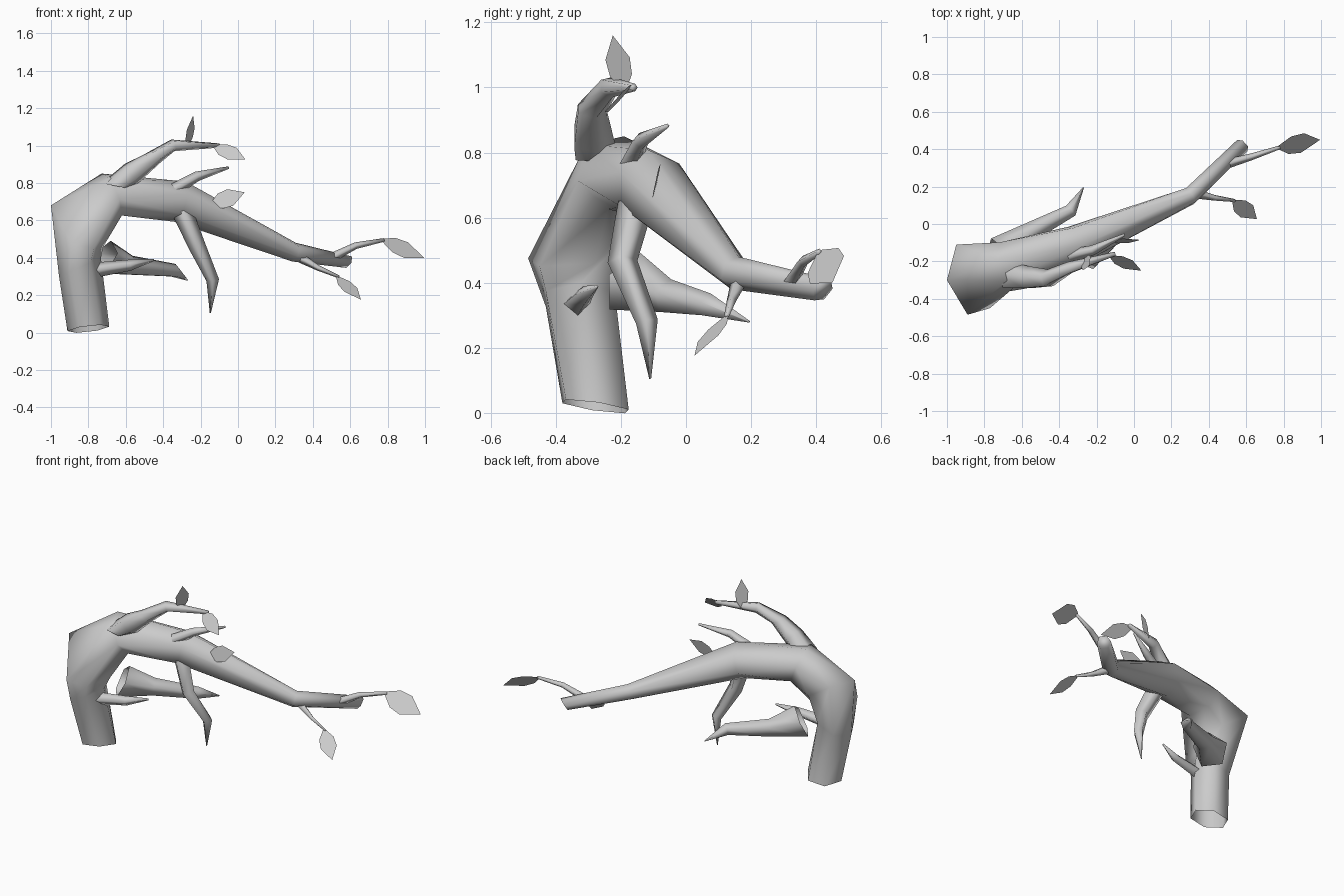
import bpy, math
from mathutils import Vector

old = bpy.data.objects.get("Cube")
if old:
    bpy.data.objects.remove(old, do_unlink=True)

grey = bpy.data.materials.new("plain_grey")
grey.use_nodes = True
colour = (0.6, 0.6, 0.6, 1)
grey.diffuse_color = colour
grey.node_tree.nodes["Principled BSDF"].inputs["Base Color"].default_value = colour


def add_mesh(name, verts, faces):
    mesh = bpy.data.meshes.new(name)
    mesh.from_pydata(verts, [], faces)
    mesh.materials.append(grey)
    mesh.shade_smooth()
    obj = bpy.data.objects.new(name, mesh)
    bpy.context.collection.objects.link(obj)


def limb(name, path, sides, ref=(0, 1, 0), tilts={}, rings={}):
    """Tapered tube, open at its root, through (x, y, z, radius) stations;
    tilts overrides ring normals, rings gives hand-shaped cross-sections."""
    centres = [Vector(p[:3]) for p in path]
    steps = [(b - a).normalized() for a, b in zip(centres, centres[1:])]
    verts, faces = [], []
    last = len(path) - 1
    for i, c in enumerate(centres):
        if i in rings:
            verts += [Vector(p) for p in rings[i]]
            continue
        normal = steps[max(i - 1, 0)] + steps[min(i, last - 1)]
        normal = Vector(tilts.get(i, normal)).normalized()
        u = Vector(ref)
        u = (u - normal * u.dot(normal)).normalized()
        v = normal.cross(u)
        for k in range(sides):
            a = math.tau * k / sides
            verts.append(c + (u * math.cos(a) + v * math.sin(a)) * path[i][3])
    for i in range(last):
        for k in range(sides):
            n = (k + 1) % sides
            a, b = i * sides, (i + 1) * sides
            faces.append((a + k, a + n, b + n, b + k))
    faces.append(tuple(range(last * sides, (last + 1) * sides)))
    add_mesh(name, verts, faces)


def leaf(name, base, tip, across, half_width):
    """Flat pointed blade from base to tip."""
    base, tip, across = Vector(base), Vector(tip), Vector(across)
    axis = tip - base
    d = axis.normalized()
    side = (across - d * across.dot(d)).normalized() * half_width
    outline = [(0, 0.15), (0.28, 0.9), (0.58, 1)]
    verts = [base + axis * t + side * w for t, w in outline]
    verts.append(tip)
    verts += [base + axis * t - side * w for t, w in reversed(outline)]
    add_mesh(name, verts, [tuple(range(len(verts)))])


# Main bough: short upright trunk, swollen bend, long drooping arm
bend = [(-1.0, -0.3, 0.68), (-0.89, -0.485, 0.475), (-0.77, -0.45, 0.45),
        (-0.72, -0.28, 0.46), (-0.78, -0.14, 0.58), (-0.95, -0.11, 0.69)]
limb("main_bough", [(-0.80, -0.278, 0.02, 0.113), (-0.845, -0.325, 0.35, 0.122),
                    (-0.86, -0.29, 0.54, 0.2), (-0.675, -0.215, 0.738, 0.127),
                    (-0.31, -0.11, 0.70, 0.112), (0.30, 0.15, 0.43, 0.052),
                    (0.58, 0.42, 0.378, 0.041)], 6, ref=(-1, 0, 0.5),
     tilts={0: (-0.12, 0.15, 1), 1: (-0.4, 0, 0.92), 3: (1.66, 0.45, 0.7),
            6: (0.6, 0.6, -0.5)}, rings={2: bend})

# Side branches
limb("upper_branch", [(-0.66, -0.28, 0.785, 0.073), (-0.57, -0.29, 0.85, 0.066),
                      (-0.46, -0.292, 0.93, 0.05), (-0.345, -0.235, 1.002, 0.034),
                      (-0.10, -0.16, 1.0, 0.012)], 5,
     tilts={0: (0.2, 0, 1), 2: (0.5, 0.1, 0.85)})
limb("hanging_branch", [(-0.295, -0.155, 0.64, 0.055), (-0.22, -0.195, 0.465, 0.046),
                        (-0.135, -0.12, 0.28, 0.034), (-0.148, -0.11, 0.105, 0.003)], 4)
limb("rear_branch", [(-0.715, -0.165, 0.395, 0.105), (-0.57, -0.05, 0.355, 0.056),
                     (-0.34, 0.07, 0.33, 0.038), (-0.27, 0.195, 0.28, 0.003)], 5,
     ref=(0, 0, 1), tilts={0: (0.8, 0.6, -0.45)})

# Small twigs
limb("top_twig", [(-0.34, -0.17, 0.765, 0.035), (-0.22, -0.14, 0.835, 0.027),
                  (-0.05, -0.057, 0.882, 0.007)], 4, ref=(0, 0, 1))
limb("trunk_twig", [(-0.76, -0.335, 0.335, 0.04), (-0.58, -0.315, 0.36, 0.03),
                    (-0.45, -0.275, 0.388, 0.006)], 4)
limb("end_twig", [(0.51, 0.325, 0.405, 0.025), (0.63, 0.36, 0.465, 0.018),
                  (0.78, 0.41, 0.495, 0.01)], 4, ref=(0, 0, 1))
limb("lower_twig", [(0.34, 0.16, 0.395, 0.025), (0.43, 0.14, 0.345, 0.015),
                    (0.54, 0.125, 0.298, 0.008)], 4, ref=(0, 0, 1))

# Leaves
leaf("upright_leaf", (-0.27, -0.19, 0.99), (-0.24, -0.225, 1.16), (0.5, 1, -0.1), 0.043)
leaf("upper_leaf", (-0.13, -0.17, 1.0), (0.04, -0.25, 0.925), (0.5, 0.5, 0.7), 0.045)
leaf("middle_leaf", (-0.145, -0.095, 0.685), (0.035, -0.085, 0.75), (-0.2, 0.25, 1), 0.048)
leaf("end_leaf", (0.77, 0.41, 0.495), (0.995, 0.45, 0.40), (0, 0.11, 0.1), 0.068)
leaf("lower_leaf", (0.53, 0.125, 0.30), (0.657, 0.026, 0.176), (0.5, 0.6, 0.25), 0.048)
